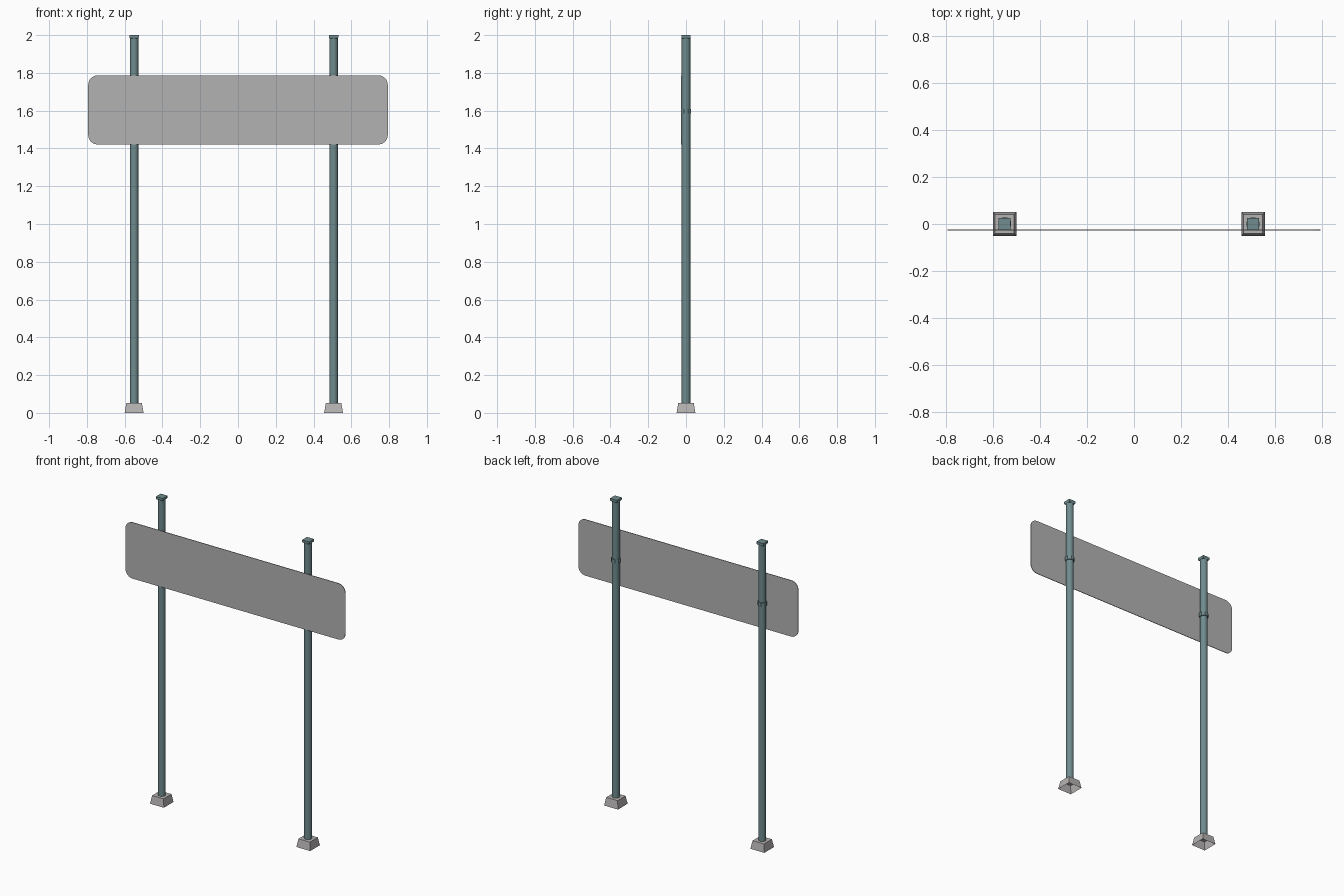
import bpy, bmesh, math

if "Cube" in bpy.data.objects:
    bpy.data.objects.remove(bpy.data.objects["Cube"], do_unlink=True)


def material(name, colour):
    m = bpy.data.materials.new(name)
    m.use_nodes = True
    m.diffuse_color = (*colour, 1)
    m.node_tree.nodes["Principled BSDF"].inputs["Base Color"].default_value = (*colour, 1)
    return m


panel_grey = material("panel grey", (0.45, 0.45, 0.45))
concrete = material("concrete grey", (0.47, 0.45, 0.45))
steel = material("blue grey steel", (0.16, 0.26, 0.27))


def finish(name, bm, mat, location=(0, 0, 0), smooth=False):
    bmesh.ops.recalc_face_normals(bm, faces=bm.faces)
    mesh = bpy.data.meshes.new(name)
    bm.to_mesh(mesh)
    bm.free()
    mesh.materials.append(mat)
    ob = bpy.data.objects.new(name, mesh)
    ob.location = location
    bpy.context.collection.objects.link(ob)
    if smooth:
        bpy.ops.object.select_all(action='DESELECT')
        ob.select_set(True)
        bpy.context.view_layer.objects.active = ob
        bpy.ops.object.shade_smooth_by_angle(angle=math.radians(40))
    return ob


def loft(rings, sides, close_bottom=False, close_top=False):
    """Stack regular rings of (radius, z); flats face the axes."""
    bm = bmesh.new()
    loops = []
    for r, z in rings:
        loops.append([bm.verts.new((r * math.cos(a), r * math.sin(a), z))
                      for a in [math.tau * (i + 0.5) / sides for i in range(sides)]])
    for a, b in zip(loops, loops[1:]):
        for i in range(sides):
            j = (i + 1) % sides
            bm.faces.new((a[i], a[j], b[j], b[i]))
    if close_bottom:
        bm.faces.new(loops[0][::-1])
    if close_top:
        bm.faces.new(loops[-1])
    return bm


# Sign panel: thin plate with rounded corners
half_w, half_h, radius, thick = 0.793, 0.183, 0.05, 0.004
bm = bmesh.new()
outline = []
for k, (sx, sz) in enumerate([(1, 1), (-1, 1), (-1, -1), (1, -1)]):
    for i in range(7):
        a = math.pi / 2 * (k + i / 6)
        outline.append(bm.verts.new((sx * (half_w - radius) + radius * math.cos(a), 0,
                                     sz * (half_h - radius) + radius * math.sin(a))))
front = bm.faces.new(outline)
back = bmesh.ops.extrude_face_region(bm, geom=[front], use_keep_orig=True)
bmesh.ops.translate(bm, vec=(0, thick, 0),
                    verts=[v for v in back["geom"] if isinstance(v, bmesh.types.BMVert)])
finish("sign_panel", bm, panel_grey, (0, -0.027, 1.604))

# Posts, each with a footing, a cap and a clamp
root2 = math.sqrt(2)
for side, x in (("right", -0.55), ("left", 0.506)):
    finish(side + "_post", loft([(0.023, 0.05), (0.023, 1.99)], 16), steel, (x, 0, 0), True)

    # Hollow tapered footing, open underneath
    finish(side + "_footing",
           loft([(0.05 * root2, 0), (0.041 * root2, 0.052), (0.015 * root2, 0.052)], 4),
           concrete, (x, 0, 0))

    # Square cap
    finish(side + "_cap",
           loft([(0.022 * root2, 1.982), (0.025 * root2, 1.987), (0.025 * root2, 2.0)],
                4, True, True), steel, (x, 0, 0))

    # Clamp band wrapping the post and meeting the panel
    bm = loft([(0.023, 1.585), (0.029, 1.585), (0.029, 1.61), (0.023, 1.61)], 8)
    for v in bm.verts:
        v.co.y = max(v.co.y, -0.023)
    finish(side + "_clamp", bm, steel, (x, 0, 0))
